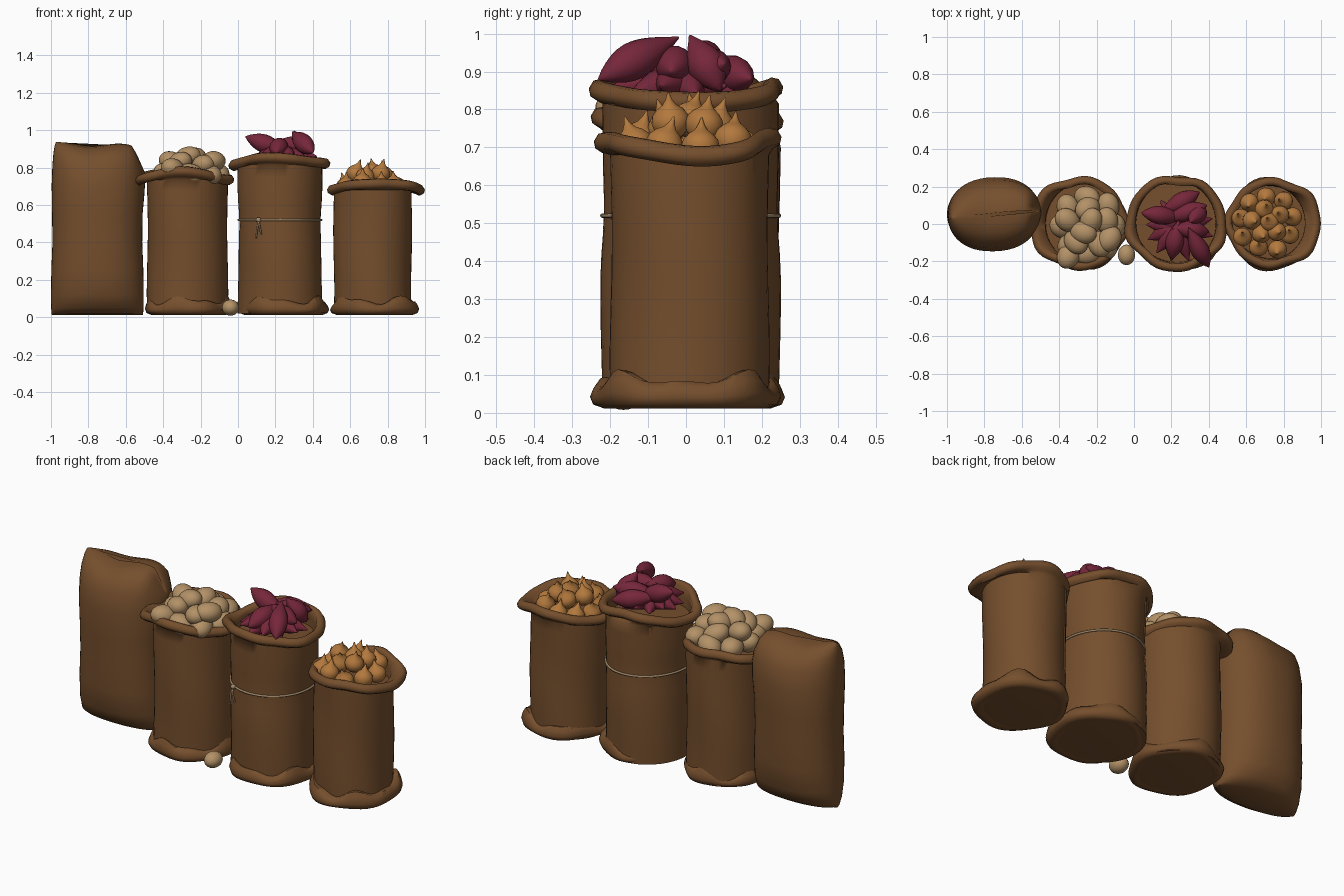
import bpy, bmesh, math, random
from math import sin, cos, pi
from mathutils import Vector, Matrix

if "Cube" in bpy.data.objects:
    bpy.data.objects.remove(bpy.data.objects["Cube"])
random.seed(4)


def material(name, rgb):
    m = bpy.data.materials.new(name)
    m.use_nodes = True
    m.diffuse_color = (*rgb, 1)
    m.node_tree.nodes["Principled BSDF"].inputs["Base Color"].default_value = (*rgb, 1)
    return m


BURLAP = material("brown burlap", (.178, .077, .026))
POTATO = material("tan potato skin", (.45, .285, .137))
YAM = material("maroon skin", (.18, .02, .043))
ONION = material("orange onion skin", (.45, .19, .047))
ROPE = material("pale rope", (.36, .25, .14))


def finish(name, bm, mat, angle=60):
    bmesh.ops.recalc_face_normals(bm, faces=bm.faces)
    me = bpy.data.meshes.new(name)
    bm.to_mesh(me)
    bm.free()
    me.materials.append(mat)
    ob = bpy.data.objects.new(name, me)
    bpy.context.collection.objects.link(ob)
    bpy.ops.object.select_all(action='DESELECT')
    ob.select_set(True)
    bpy.context.view_layer.objects.active = ob
    bpy.ops.object.shade_smooth_by_angle(angle=math.radians(angle))


def skin(bm, rings, cap=True):
    """Bridge rings of points into a tube, optionally capped."""
    loops = [[bm.verts.new(p) for p in ring] for ring in rings]
    n = len(loops[0])
    for a, b in zip(loops, loops[1:]):
        for i in range(n):
            j = (i + 1) % n
            bm.faces.new((a[i], a[j], b[j], b[i]))
    if cap:
        bm.faces.new(loops[0][::-1])
        bm.faces.new(loops[-1])


def lathe(bm, profile, n, matrix):
    skin(bm, [[matrix @ Vector((r * cos(2 * pi * i / n), r * sin(2 * pi * i / n), z))
               for i in range(n)] for r, z in profile])


def rope(name, pts, radius, closed=False):
    cu = bpy.data.curves.new(name, 'CURVE')
    cu.dimensions = '3D'
    cu.bevel_depth = radius
    cu.bevel_resolution = 2
    sp = cu.splines.new('POLY')
    sp.points.add(len(pts) - 1)
    for p, co in zip(sp.points, pts):
        p.co = (*co, 1)
    sp.use_cyclic_u = closed
    cu.materials.append(ROPE)
    ob = bpy.data.objects.new(name, cu)
    bpy.context.collection.objects.link(ob)


# Open sacks: turned-down rim, lumpy base fold and a back seam
SEG = 48
ANGLES = [2 * pi * i / SEG for i in range(SEG)]
BACK = .01


def open_sack(name, x, r, depth, top, rim_x, rim_r, base_x, base_r, phase, waist=0.0, seamed=True):
    def wall(a, z, out=0.0):
        t = z / top
        rr = out + r * (1 + .014 * sin(7 * t + 2 * a + phase) + .01 * cos(3 * a + phase)
                        - waist * math.exp(-((z - .52) / .1) ** 2))
        return (x + rr * cos(a), BACK + rr * depth * sin(a), z)

    rings = [[(x + r * .8 * cos(a), r * .8 * sin(a), .016) for a in ANGLES]]
    for k in range(13):
        z = .02 + (top - .05) * k / 12
        rings.append([wall(a, z) for a in ANGLES])
    # rim roll leaning outward
    for off, dz in ((-.022, -.038), (-.004, -.026), (0, -.008), (-.012, .012), (-.03, .016),
                    (-.045, .004)):
        ring = []
        for a in ANGLES:
            rr = rim_r + off + .007 * cos(5 * a + phase) + .004 * cos(8 * a + 2 * phase)
            z = top + dz - .02 * cos(2 * a) + .006 * sin(3 * a + phase)
            ring.append((rim_x + 1.06 * rr * cos(a), .004 + rr * sin(a), z))
        rings.append(ring)
    # inner wall and the floor under the goods
    for inset, dz in ((.012, -.035), (.014, -.085), (.1, -.08)):
        rings.append([wall(a, top + dz, -inset) for a in ANGLES])
    bm = bmesh.new()
    skin(bm, rings)
    finish(name + "_sack", bm, BURLAP)

    # base fold
    rings = []
    for off, z, w in ((-.065, .02, 0), (-.035, .012, 0), (-.008, .022, 0), (0, .045, .3),
                      (-.008, .07, .7), (-.022, .09, 1), (-.06, .085, 1)):
        ring = []
        for a in ANGLES:
            wave = .6 * cos(4 * a + phase) + .4 * cos(7 * a + 2 * phase)
            rr = base_r + off + .007 * cos(5 * a - phase)
            ring.append((base_x + rr * cos(a), rr * 1.05 * sin(a), z + .026 * w * wave))
        rings.append(ring)
    bm = bmesh.new()
    skin(bm, rings + rings[:1], cap=False)
    bmesh.ops.remove_doubles(bm, verts=bm.verts, dist=.0001)
    finish(name + "_base_fold", bm, BURLAP)

    # vertical seam ridge at the back
    if seamed:
        bm = bmesh.new()
        skin(bm, [[wall(a, .08 + (top - .12) * k / 12, out) for a, out in
                   ((2.2, -.01), (2.2, .005), (2.24, .005), (2.24, -.01))] for k in range(13)])
        finish(name + "_seam", bm, BURLAP, 30)
    return wall


open_sack("potato", -.272, .215, 1.03, .765, -.295, .25, -.27, .233, .4, seamed=False)
middle_wall = open_sack("sweet_potato", .225, .224, 1.05, .845, .225, .257, .245, .242, 1.9, .03)
open_sack("onion", .722, .208, 1, .71, .745, .243, .737, .238, 3.3)

# Closed sack: flattened pillow tapering to a seam at each end
rings = []
for z, w, d in ((.012, .243, .03), (.02, .245, .09), (.05, .247, .14), (.12, .248, .175), (.25, .246, .19),
                (.4, .24, .19), (.55, .242, .195), (.7, .248, .198), (.8, .248, .18),
                (.86, .245, .15), (.9, .24, .1), (.915, .235, .05), (.92, .232, .008)):
    ring = []
    for a in ANGLES:
        u = math.copysign(abs(cos(a)) ** .88, cos(a))
        v = math.copysign(abs(sin(a)) ** .95, sin(a))
        high = max(0, (z - .6) / .32)
        sag = high * (.12 * max(0, (u - .72) / .28) ** 1.3 - .012 * max(0, -u) ** 4 + .008 * cos(5 * u + 1))
        ring.append((-.752 + w * u + .012 * high, .052 + d * v + .02 * u * high, z - sag))
    rings.append(ring)
bm = bmesh.new()
skin(bm, rings)
finish("closed_sack", bm, BURLAP)


# Goods heaped in layers
def heap(cx, cy, layers):
    for count, radius, z, start in layers:
        for i in range(count):
            a = start + 2 * pi * i / count
            rr = radius * random.uniform(.9, 1.1)
            yield Vector((cx + rr * cos(a), cy + rr * sin(a), z + random.uniform(-.012, .012)))


def add_potato(bm, p):
    turn = Matrix.Rotation(random.uniform(0, pi), 4, 'Z') @ Matrix.Rotation(random.uniform(-.5, .5), 4, 'Y')
    bmesh.ops.create_uvsphere(bm, u_segments=20, v_segments=12, radius=1,
                              matrix=Matrix.Translation(p) @ turn @ Matrix.Diagonal((.073, .06, .053, 1)))


bm = bmesh.new()
for p in heap(-.25, -.015, ((2, .04, .86, 1), (5, .105, .825, .3), (8, .145, .77, 0))):
    add_potato(bm, p)
add_potato(bm, Vector((-.35, -.17, .795)))
add_potato(bm, Vector((-.13, -.08, .835)))
finish("potatoes", bm, POTATO)
bm = bmesh.new()
bmesh.ops.create_uvsphere(bm, u_segments=20, v_segments=12, radius=1,
                          matrix=Matrix.Translation((-.04, -.165, .051)) @ Matrix.Diagonal((.046, .055, .043, 1)))
finish("fallen_potato", bm, POTATO)

# Onions: round bulbs drawn up to a pointed tip
BULB = ((.004, -.045), (.026, -.041), (.044, -.024), (.051, 0), (.047, .018), (.034, .034),
        (.018, .046), (.009, .06), (.002, .08))
bm = bmesh.new()
for p in heap(.71, .01, ((1, .015, .782, 0), (5, .075, .757, .5), (9, .148, .708, .2))):
    tilt = Matrix.Rotation(random.uniform(-.35, .35), 4, 'X') @ Matrix.Rotation(random.uniform(-.35, .35), 4, 'Y')
    lathe(bm, BULB, 18, Matrix.Translation(p) @ tilt)
finish("onions", bm, ONION)


# Sweet potatoes: pointed spindles fanned across the sack
def spindle(bm, p, q, fat=.044):
    p, q = Vector(p), Vector(q)
    axis = q - p
    turn = axis.to_track_quat('Z', 'Y').to_matrix().to_4x4()
    profile = [(.003 + fat * sin(pi * (k / 12) ** .85) ** 1.1 if 0 < k < 12 else .003,
                axis.length * k / 12) for k in range(13)]
    lathe(bm, profile, 14, Matrix.Translation(p) @ turn)


bm = bmesh.new()
for i in range(13):
    a = -2.7 + 2 * pi * i / 13
    reach = .18 + .02 * cos(a + .7)
    spindle(bm, (.23 - .03 * cos(a), -.01 - .03 * sin(a), .88),
            (.23 + reach * cos(a), -.01 + reach * sin(a), .84 + .02 * (i % 2)))
for p, q in (((.04, .06, .965), (.27, .03, .88)), ((.4, -.23, .88), (.29, -.02, .99)),
             ((.39, .1, .92), (.16, .02, .9)), ((.2, -.19, .88), (.24, .02, .94)),
             ((.35, .17, .88), (.14, .06, .91)), ((.37, .09, .85), (.3, .01, .995)),
             ((.4, -.04, .9), (.2, -.02, .94))):
    spindle(bm, p, q, .047)
finish("sweet_potatoes", bm, YAM)

# Rope tied round the middle sack, with a knot and loose ends
rope("rope_tie", [middle_wall(a, .52, .004) for a in ANGLES], .006, True)
kx, ky = .11, -.2
for i, (dx, drop) in enumerate(((-.015, .1), (.015, .08))):
    rope("rope_end_%d" % (i + 1), [(kx, ky, .52), (kx + dx * .3, ky - .014, .49),
                                   (kx + dx, ky - .01, .52 - drop)], .005)
bm = bmesh.new()
bmesh.ops.create_uvsphere(bm, u_segments=12, v_segments=8, radius=.014,
                          matrix=Matrix.Translation((kx, ky, .52)))
finish("rope_knot", bm, ROPE)
